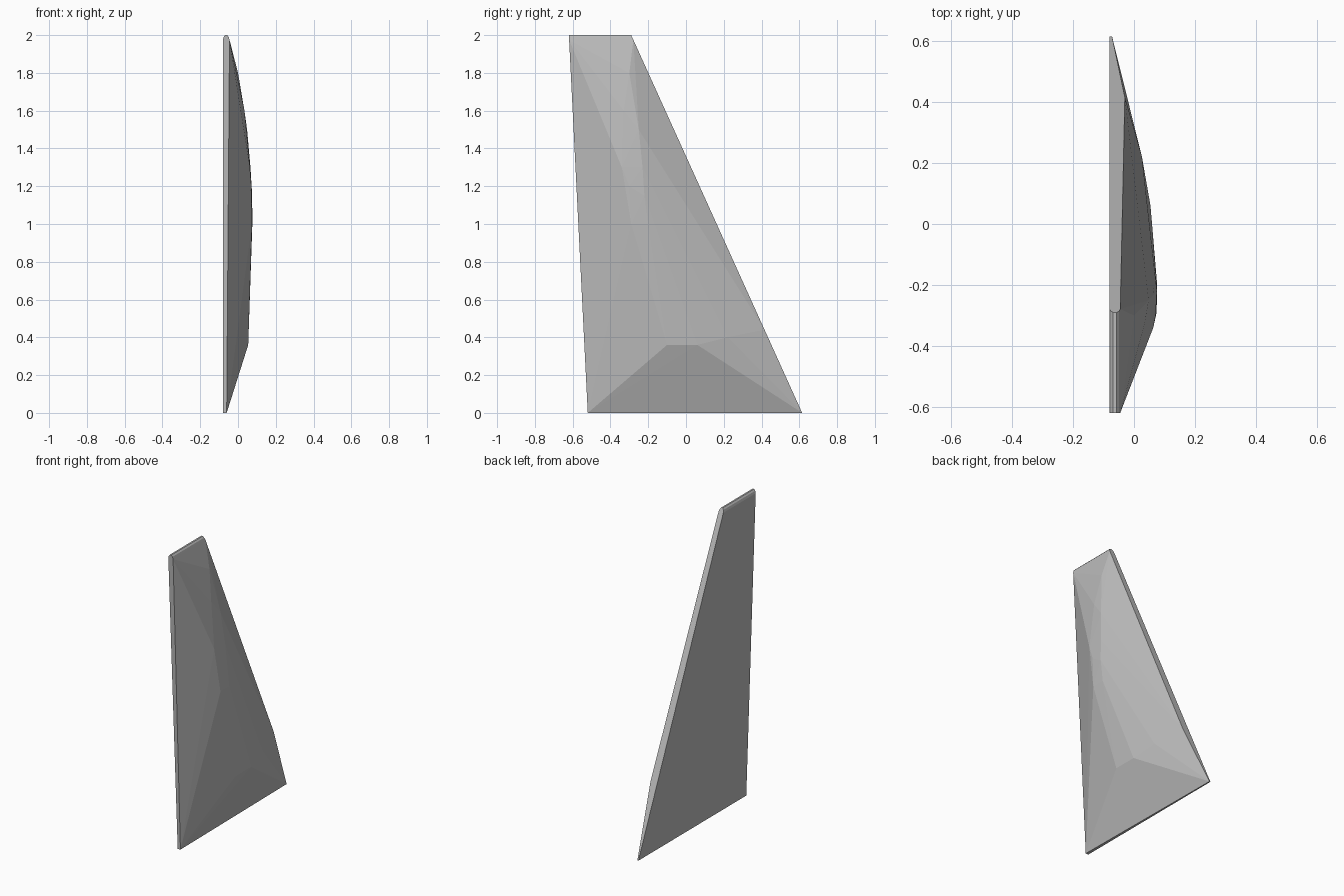
import bpy, bmesh

if "Cube" in bpy.data.objects:
    bpy.data.objects.remove(bpy.data.objects["Cube"])

# Flat-backed faceted fin: hull over the back outline, thin rim and bulged ridge
BACK = -0.08


def lead_y(z):
    return 0.615 - 0.4525 * z


def trail_y(z):
    return -0.52 - 0.05 * z


points = []

# Back outline and thin rim (height, trailing rim x, leading rim x)
for z, trail_x, lead_x in [(0, -0.06, -0.072), (1.975, -0.045, -0.045)]:
    points += [(BACK, trail_y(z), z), (trail_x, trail_y(z), z),
               (BACK, lead_y(z), z), (lead_x, lead_y(z), z)]
points.append((-0.03, lead_y(0.44), 0.44))

# Rounded tip
for x, z in [(-0.076, 1.99), (-0.068, 2.0), (-0.057, 2.0), (-0.049, 1.99)]:
    points += [(x, trail_y(z), z), (x, lead_y(z), z)]

# Bulged ridge (x, y, z)
points += [
    (0.054, -0.10, 0.36), (0.054, 0.06, 0.36), (0.026, 0.22, 0.40),
    (0.076, -0.20, 1.00), (0.074, -0.29, 1.00),
    (0.075, -0.22, 1.15), (0.071, -0.30, 1.20),
    (0.066, -0.23, 1.30), (0.063, -0.34, 1.30),
    (0.048, -0.25, 1.50), (0.034, -0.33, 1.60), (0.0, -0.30, 1.80),
]

bm = bmesh.new()
for p in points:
    bm.verts.new(p)
result = bmesh.ops.convex_hull(bm, input=bm.verts[:])
loose = [v for v in bm.verts if not v.link_faces]
bmesh.ops.delete(bm, geom=loose, context='VERTS')
bmesh.ops.recalc_face_normals(bm, faces=bm.faces[:])

mesh = bpy.data.meshes.new("fin_blade")
bm.to_mesh(mesh)
bm.free()
fin = bpy.data.objects.new("fin_blade", mesh)
bpy.context.collection.objects.link(fin)

# Single grey colour
grey = bpy.data.materials.new("light_grey")
grey.diffuse_color = (0.5, 0.5, 0.5, 1)
grey.use_nodes = True
grey.node_tree.nodes["Principled BSDF"].inputs["Base Color"].default_value = grey.diffuse_color
mesh.materials.append(grey)
